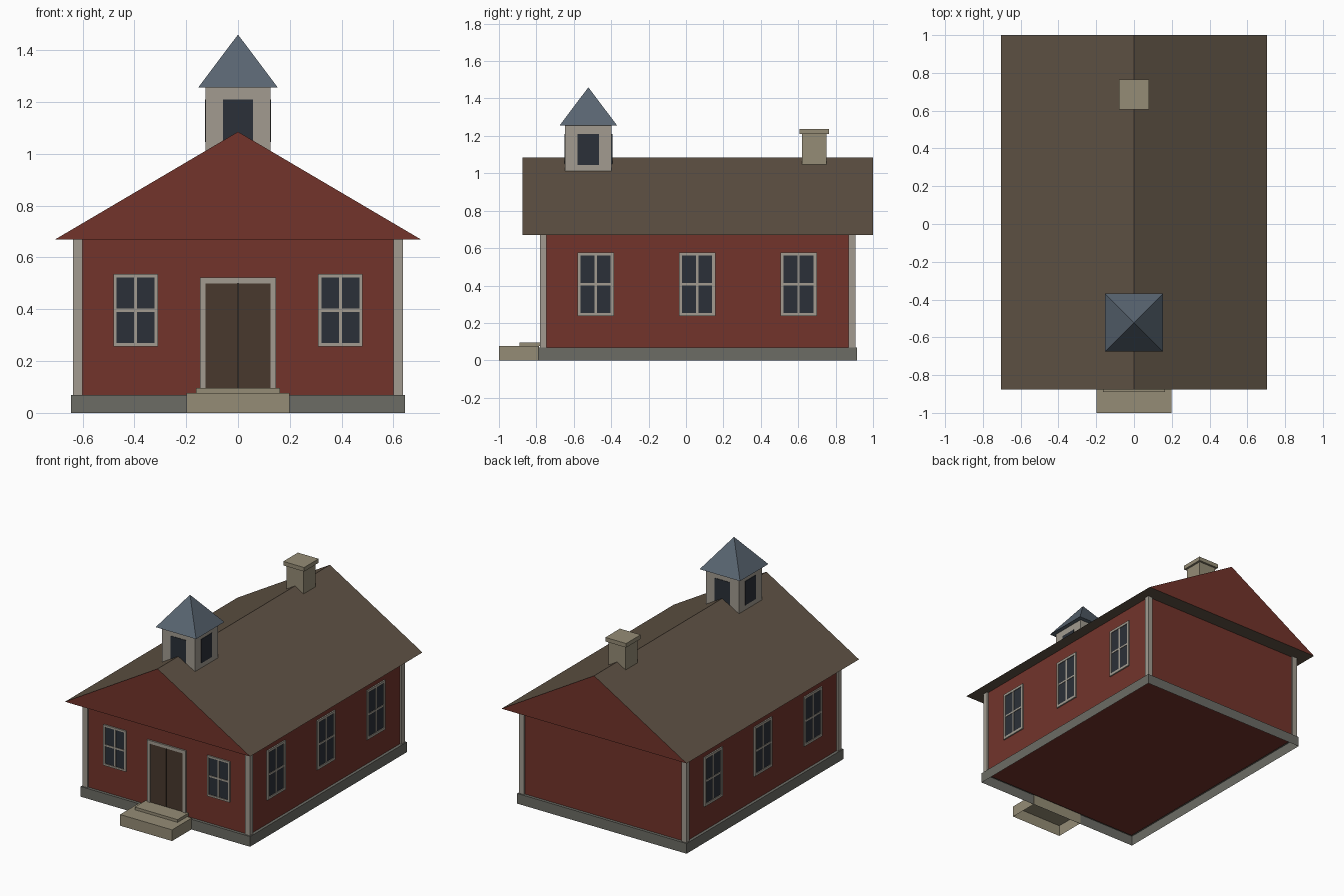
import bpy, bmesh
from math import pi
from mathutils import Matrix, Vector

if "Cube" in bpy.data.objects:
    bpy.data.objects.remove(bpy.data.objects["Cube"])


def mat(name, r, g, b):
    m = bpy.data.materials.new(name)
    m.diffuse_color = (r, g, b, 1)
    m.use_nodes = True
    m.node_tree.nodes["Principled BSDF"].inputs["Base Color"].default_value = m.diffuse_color
    return m


RED = mat("red_siding", .17, .034, .024)
BROWN = mat("roof_brown", .115, .085, .058)
TRIM = mat("trim", .36, .33, .28)
GREY = mat("foundation_grey", .15, .15, .13)
STONE = mat("stone", .30, .265, .18)
GLASS = mat("dark_glass", .024, .03, .04)
WOOD = mat("door_wood", .065, .04, .026)
SEAM = mat("door_seam", .03, .02, .014)
SLATE = mat("slate", .10, .13, .165)


def finish(name, bm, *mats, matrix=None):
    bmesh.ops.recalc_face_normals(bm, faces=bm.faces)
    me = bpy.data.meshes.new(name)
    bm.to_mesh(me)
    bm.free()
    for m in mats:
        me.materials.append(m)
    ob = bpy.data.objects.new(name, me)
    bpy.context.collection.objects.link(ob)
    if matrix:
        ob.matrix_world = matrix
    return ob


def boxes(name, m, *ranges, matrix=None, open_bottom=False):
    """Boxes given as (x0, x1, y0, y1, z0, z1), joined in one object."""
    bm = bmesh.new()
    for x0, x1, y0, y1, z0, z1 in ranges:
        size = Matrix.Diagonal((x1 - x0, y1 - y0, z1 - z0, 1))
        mid = Matrix.Translation(((x0 + x1) / 2, (y0 + y1) / 2, (z0 + z1) / 2))
        bmesh.ops.create_cube(bm, size=1, matrix=mid @ size)
    if open_bottom:
        bm.normal_update()
        low = [f for f in bm.faces if f.normal.z < -.9]
        bmesh.ops.delete(bm, geom=low, context='FACES_ONLY')
    return finish(name, bm, m, matrix=matrix)


def window(name, at, turn, w, h, t):
    """Framed four-pane window; local -y points out of the wall."""
    mw = Matrix.Translation(at) @ Matrix.Rotation(turn, 4, 'Z')
    a, b, o = w / 2, h / 2, -.009
    boxes(name + "_glass", GLASS, (-a + t / 2, a - t / 2, -.004, .005, -b + t / 2, b - t / 2), matrix=mw)
    boxes(name + "_frame", TRIM,
          (-a, -a + t, o, .005, -b, b), (a - t, a, o, .005, -b, b),
          (-a + t, a - t, o, .005, b - t, b), (-a + t, a - t, o, .005, -b, -b + t),
          (-.006, .006, -.007, .005, -b + t, b - t),
          (-a + t, a - t, -.007, .005, -.006, .006), matrix=mw)


WX, YF, YB = .625, -.77, .895       # wall faces

# Foundation and walls
boxes("foundation", GREY, (-.645, .645, -.79, .915, 0, .07), open_bottom=True)
boxes("walls", RED, (-WX, WX, YF, YB, .06, .672))

# Corner boards
for sx, side in ((-1, "left"), (1, "right")):
    for y0, end in ((-.781, "front"), (.87, "back")):
        x = sorted((sx * .60, sx * .637))
        boxes(f"corner_board_{end}_{side}", TRIM, (*x, y0, y0 + .036, .07, .672))

# Gable roof with red gable ends
bm = bmesh.new()
profile = [(-.705, .67), (.705, .67), (0, 1.085)]
front, back = [[bm.verts.new((x, y, z)) for x, z in profile] for y in (-.875, 1)]
for f in (front, back):
    bm.faces.new(f).material_index = 1
for i in range(3):
    j = (i + 1) % 3
    bm.faces.new((front[i], front[j], back[j], back[i]))
finish("roof", bm, BROWN, RED)

# Windows
for sx, side in ((-1, "left"), (1, "right")):
    window(f"front_window_{side}", Vector((sx * .395, YF, .396)), 0, .172, .28, .013)
    for n, y in enumerate((-.483, .0595, .602)):
        window(f"side_window_{side}_{n + 1}", Vector((sx * WX, y, .407)), sx * pi / 2, .195, .34, .017)

# Double door
boxes("door_frame", TRIM, (-.147, -.125, YF - .011, YF, .07, .522),
      (.125, .147, YF - .011, YF, .07, .522), (-.125, .125, YF - .011, YF, .50, .522))
boxes("door_leaves", WOOD, (-.125, -.004, YF - .006, YF, .07, .50),
      (.004, .125, YF - .006, YF, .07, .50))
boxes("door_seam", SEAM, (-.004, .004, YF - .004, YF, .07, .50))

# Steps
boxes("lower_step", STONE, (-.198, .198, -1, -.785, 0, .077), open_bottom=True)
boxes("upper_step", STONE, (-.163, .163, -.89, -.765, .077, .096))

# Bell tower with an opening on each side
C = -.522
boxes("bell_tower", TRIM, (-.125, .125, C - .125, C + .125, .98, 1.255))
for n, side in enumerate(("front", "right", "back", "left")):
    mw = Matrix.Translation((0, C, 0)) @ Matrix.Rotation(n * pi / 2, 4, 'Z')
    boxes(f"tower_opening_{side}", GLASS, (-.058, .058, -.128, -.12, 1.045, 1.21), matrix=mw)

# Tower pyramid roof
bm = bmesh.new()
bmesh.ops.create_cone(bm, cap_ends=True, segments=4, radius1=.154 * 2 ** .5, radius2=0, depth=.205,
                      matrix=Matrix.Translation((0, C, 1.3575)) @ Matrix.Rotation(pi / 4, 4, 'Z'))
finish("tower_roof", bm, SLATE)

# Chimney
boxes("chimney", STONE, (-.065, .065, .62, .75, .98, 1.21))
boxes("chimney_cap", STONE, (-.079, .079, .606, .764, 1.21, 1.238))
